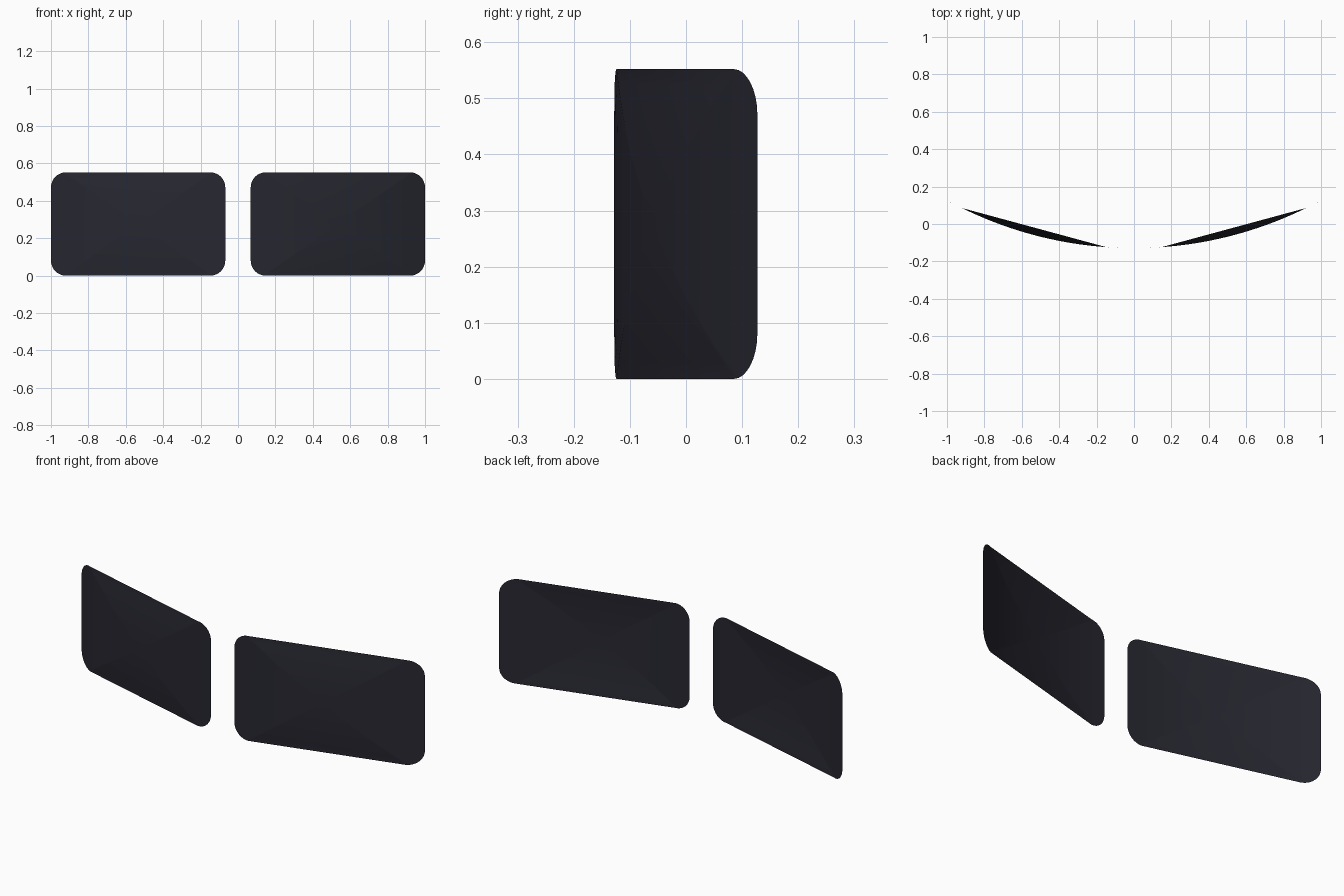
import bpy, bmesh, math

if "Cube" in bpy.data.objects:
    bpy.data.objects.remove(bpy.data.objects["Cube"])

HALF_W, HALF_H, CORNER = 0.466, 0.276, 0.08   # rounded rectangle
CX, CZ = 0.534, 0.276                         # lens centre
WRAP = 2.08                                   # radius of the face wrap
RINGS, STEPS = 10, 8

glass = bpy.data.materials.new("dark tinted glass")
glass.diffuse_color = (0.02, 0.02, 0.03, 1)
glass.use_nodes = True
glass.node_tree.nodes["Principled BSDF"].inputs["Base Color"].default_value = glass.diffuse_color


def wrap_y(x):
    return -0.129 + WRAP - math.sqrt(WRAP ** 2 - x ** 2)


def outline():
    """Rounded rectangle around the origin, corner arcs only."""
    pts = []
    for i, (sx, sz) in enumerate([(1, 1), (-1, 1), (-1, -1), (1, -1)]):
        for k in range(STEPS + 1):
            a = math.pi / 2 * (i + k / STEPS)
            pts.append((sx * (HALF_W - CORNER) + CORNER * math.cos(a),
                        sz * (HALF_H - CORNER) + CORNER * math.sin(a)))
    return pts


def make_lens(name, side):
    bm = bmesh.new()

    def vert(u, w):
        x = CX + u
        return bm.verts.new((side * x, wrap_y(x), CZ + w))

    # concentric rings shrinking to the centre, all wrapped on the curve
    rings = [[vert(u * s / RINGS, w * s / RINGS) for u, w in outline()]
             for s in range(RINGS, 0, -1)]
    centre = vert(0, 0)
    n = len(rings[0])

    def face(*vs):
        f = bm.faces.new(vs if side > 0 else vs[::-1])
        f.smooth = True

    for a, b in zip(rings, rings[1:]):
        for i in range(n):
            j = (i + 1) % n
            face(a[j], a[i], b[i], b[j])
    for i in range(n):
        face(rings[-1][(i + 1) % n], rings[-1][i], centre)
    # front faces look toward -y
    bm.normal_update()
    if sum(f.normal.y for f in bm.faces) > 0:
        bmesh.ops.reverse_faces(bm, faces=bm.faces[:])
    me = bpy.data.meshes.new(name)
    bm.to_mesh(me)
    bm.free()
    me.materials.append(glass)
    bpy.context.collection.objects.link(bpy.data.objects.new(name, me))


make_lens("right_lens", 1)
make_lens("left_lens", -1)
